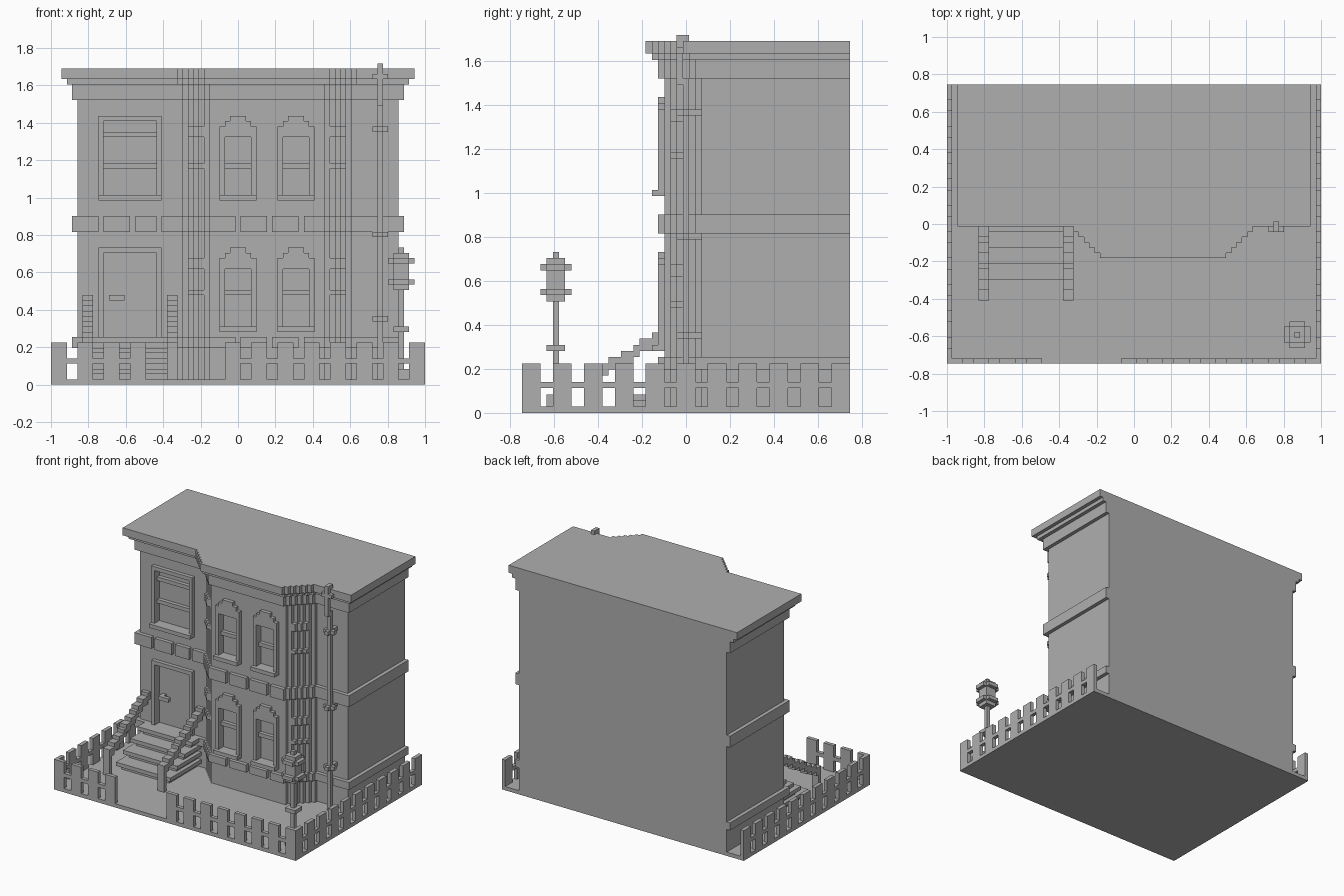
import bpy, bmesh

if "Cube" in bpy.data.objects:
    bpy.data.objects.remove(bpy.data.objects["Cube"], do_unlink=True)

# The whole model sits on a block grid, 71 wide and 53 deep
W, D = 71, 53
U = 2 / W
MID = 41            # centre column of the bay

grey = bpy.data.materials.new("stone grey")
grey.use_nodes = True
grey.diffuse_color = (0.43, 0.43, 0.43, 1)
grey.node_tree.nodes["Principled BSDF"].inputs["Base Color"].default_value = (0.43, 0.43, 0.43, 1)


def point(i, j, k):
    return ((i - W / 2) * U, (j - D / 2) * U, k * U)


def finish(name, bm):
    bmesh.ops.recalc_face_normals(bm, faces=bm.faces)
    mesh = bpy.data.meshes.new(name)
    bm.to_mesh(mesh)
    bm.free()
    mesh.materials.append(grey)
    ob = bpy.data.objects.new(name, mesh)
    bpy.context.collection.objects.link(ob)
    return ob


def boxes(name, items):
    """One object from boxes given as (i0, i1, j0, j1, k0, k1)."""
    bm = bmesh.new()
    for i0, i1, j0, j1, k0, k1 in items:
        lo, hi = point(i0, j0, k0), point(i1, j1, k1)
        for v in bmesh.ops.create_cube(bm, size=1)["verts"]:
            v.co = [lo[a] if v.co[a] < 0 else hi[a] for a in range(3)]
    return finish(name, bm)


def bay_prism(name, front, left, side, k0, k1):
    """Full-depth slab whose front steps out into the bay."""
    half = [(left, front)]
    for r in range(6):
        half += [(left - r, front + r + 1), (left - r - 1, front + r + 1)]
    half[-1] = (side, front + 6)
    half.append((side, D))
    other = [(2 * MID - i, j) for i, j in half[:-2]]
    other += [(W - side, front + 6), (W - side, D)]
    bm = bmesh.new()
    face = bm.faces.new([bm.verts.new(point(i, j, k0)) for i, j in half + other[::-1]])
    top = bmesh.ops.extrude_face_region(bm, geom=[face])["geom"]
    bmesh.ops.translate(bm, verts=[v for v in top if isinstance(v, bmesh.types.BMVert)],
                        vec=(0, 0, (k1 - k0) * U))
    return finish(name, bm)


def cut(ob, items):
    cutter = boxes("cutter", items)
    cutter.hide_render = True
    mod = ob.modifiers.new("cut", "BOOLEAN")
    mod.operation, mod.solver, mod.object = "DIFFERENCE", "EXACT", cutter
    bpy.context.view_layer.objects.active = ob
    bpy.ops.object.modifier_apply(modifier=mod.name)
    bpy.data.objects.remove(cutter, do_unlink=True)


# House body, roof and cornice
walls = bay_prism("walls", 23, 30, 5, 0, 58)
bay_prism("cornice_lower", 22, 30, 4, 54, 57)
bay_prism("cornice_middle", 21, 29, 3, 57, 58)
bay_prism("roof_slab", 20, 29, 2, 58, 60)

# Block bands with notched joints
for name, k0, k1 in (("middle_band", 29, 32), ("base_band", 7, 9)):
    band = bay_prism(name, 22, 30, 4, k0, k1)
    cut(band, [(i, i + 1, 27, 29, k0 - 1, k1 + 1) for i in (9, 15, 20)]
        + [(i, i + 1, 21, 23, k0 - 1, k1 + 1) for i in (35, 41, 47)])

# Windows and door
openings = []


def arched_window(name, i, sill, bar, head):
    openings.append((i + 1, i + 6, 22, 24, sill + 1, head))
    parts = [(i, i + 7, 21, 23, sill, sill + 1),
             (i, i + 7, 22, 23, head, head + 2),
             (i + 1, i + 6, 22, 23, head + 2, head + 3),
             (i + 2, i + 5, 22, 23, head + 3, head + 4),
             (i + 1, i + 6, 23, 24, bar, bar + 1)]
    parts += [(a, a + 1, 22, 23, sill + 1, head) for a in (i, i + 6)]
    boxes(name, parts)


for side, i in (("right", 32), ("left", 43)):
    arched_window("upper_bay_window_" + side, i, 35, 41, 47)
    arched_window("lower_bay_window_" + side, i, 10, 17, 22)


def square_frame(k0, k1):
    openings.append((10, 20, 28, 30, k0, k1 - 1))
    return [(9, 10, 28, 29, k0, k1), (20, 21, 28, 29, k0, k1), (10, 20, 28, 29, k1 - 1, k1)]


boxes("upper_window", square_frame(36, 51)
      + [(9, 21, 27, 29, 35, 36), (10, 20, 29, 30, 41, 42), (10, 20, 29, 30, 47, 48)])
boxes("door_frame", square_frame(9, 26))
boxes("door_handle", [(11, 14, 28, 29, 16, 17), (11, 12, 29, 30, 16, 17)])
cut(walls, openings)

# Stepped trims on the angled bay sides
trims = []
for r in (2, 3, 4):
    for k0, k1 in ((17, 18), (22, 24), (41, 42), (47, 49)):
        for i in (30 - r, 2 * MID - 31 + r):
            trims.append((i, i + 1, 22 + r, 24 + r, k0, k1))
boxes("bay_side_trims", trims)

# Ground and front steps
boxes("ground", [(0, W, 0, D, 0, 1)])
steps = []
for n in range(4):
    j, k = 16 + 3 * n, 3 + 2 * n
    steps += [(7, 23, j, 29, k - 1, k), (8, 22, j + 1, 29, k - 2, k - 1)]
boxes("front_steps", steps)

# Stepped hand rails with posts
for name, i in (("stair_rail_right", 6), ("stair_rail_left", 22)):
    parts = [(i, i + 2, 12, 13, 1, 8)]
    for j in range(12, 29):
        top = round(17 - (28 - j) * 0.6)
        parts.append((i, i + 2, j, j + 1, top - 2, top))
    boxes(name, parts)

# Picket fence
front_runs = [(0, 18), (33, W)]
parts = []
for start, end in front_runs:
    parts.append((start, end, 0, 1, 4, 5))
    parts += [(i, i + 3, 0, 1, 1, 8) for i in range(start, end, 5)]
boxes("front_fence", parts)
for name, i in (("side_fence_right", 0), ("side_fence_left", W - 1)):
    boxes(name, [(i, i + 1, 0, D, 4, 5)]
          + [(i, i + 1, j, j + 3, 1, 8) for j in range(0, D, 5)])

# Drainpipe with brackets
pipe = [(62, 63, 26, 27, 1, 54), (62, 63, 25, 26, 53, 61), (62, 63, 25, 27, 60, 61),
        (61, 64, 25, 26, 58, 59)]
for k in (12, 28, 48):
    pipe += [(61, 64, 26, 27, k, k + 1), (62, 63, 25, 29, k, k + 1)]
boxes("drainpipe", pipe)


# Street lamp
def centred(a, b, k0, k1):
    return (66.5 - a / 2, 66.5 + a / 2, 5.5 - b / 2, 5.5 + b / 2, k0, k1)


boxes("lamp_post", [centred(1, 1, 1, 18), centred(3, 3, 1, 3), centred(3, 3, 10, 11)])
lantern = [centred(3, 3, 18, 25), centred(1, 1, 25, 26)]
for k in (19, 23):
    lantern += [centred(5, 3, k, k + 1), centred(3, 5, k, k + 1)]
boxes("lamp_lantern", lantern)
